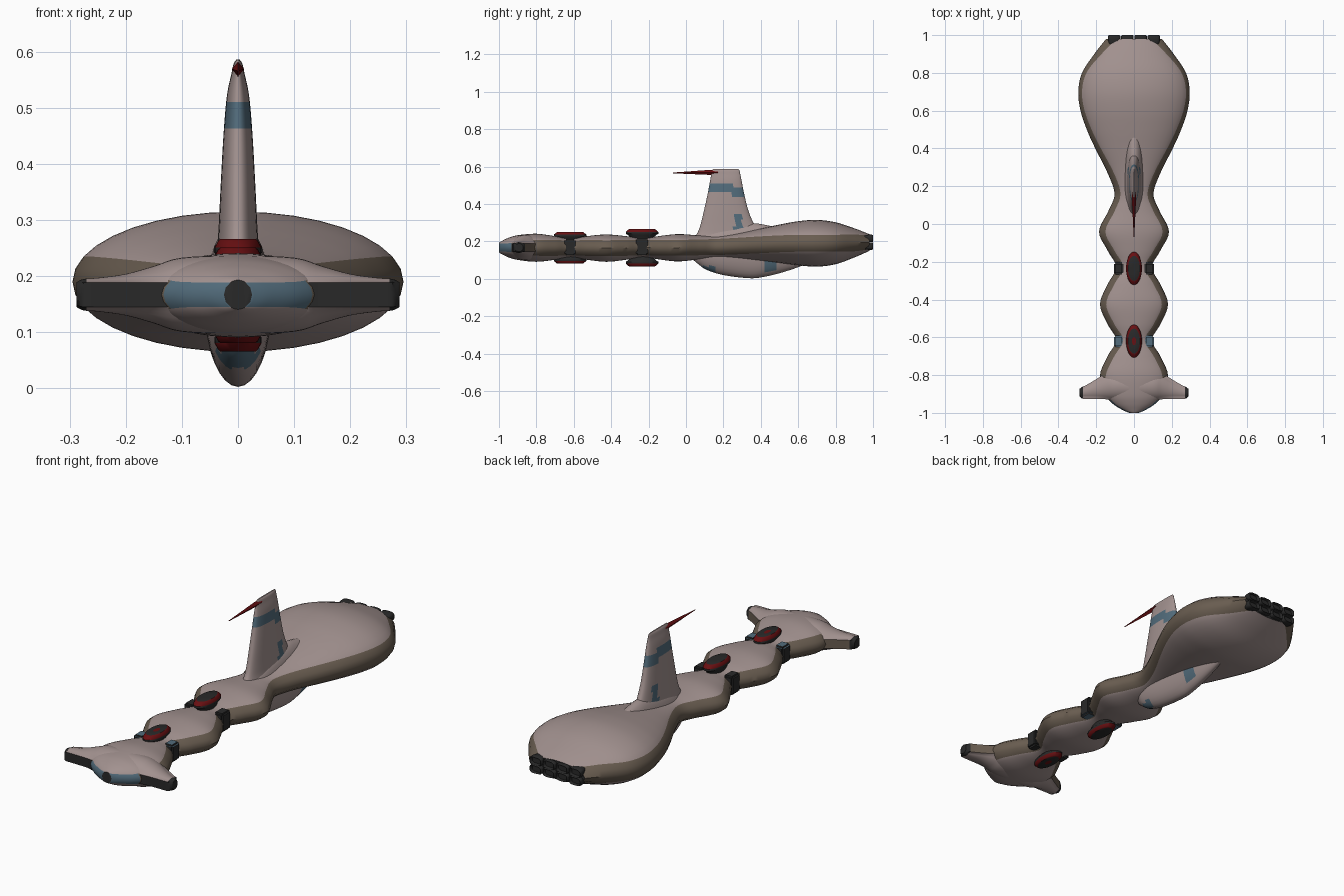
import bpy, bmesh, math

if "Cube" in bpy.data.objects:
    bpy.data.objects.remove(bpy.data.objects["Cube"])


def material(name, rgb):
    m = bpy.data.materials.new(name)
    m.diffuse_color = (*rgb, 1)
    m.use_nodes = True
    m.node_tree.nodes["Principled BSDF"].inputs["Base Color"].default_value = m.diffuse_color
    return m


HULL, BROWN, BLUE, DARK, RED = range(5)
MATS = [material("hull pink grey", (.36, .285, .275)),
        material("rim brown", (.14, .108, .08)),
        material("marking blue", (.085, .15, .20)),
        material("charcoal", (.022, .022, .022)),
        material("dark red", (.14, .005, .006))]


def finish(name, bm, angle=40):
    bmesh.ops.recalc_face_normals(bm, faces=bm.faces)
    me = bpy.data.meshes.new(name)
    bm.to_mesh(me)
    bm.free()
    for m in MATS:
        me.materials.append(m)
    me.shade_smooth()
    me.set_sharp_from_angle(angle=math.radians(angle))
    ob = bpy.data.objects.new(name, me)
    bpy.context.collection.objects.link(ob)
    return ob


def smooth_path(rows, steps):
    """Smooth spline through station rows."""
    out = []
    for i in range(len(rows) - 1):
        p0, p1 = rows[max(i - 1, 0)], rows[i]
        p2, p3 = rows[i + 1], rows[min(i + 2, len(rows) - 1)]
        for s in range(steps):
            t = s / steps
            out.append([.5 * (2 * b + (c - a) * t + (2 * a - 5 * b + 4 * c - d) * t * t
                              + (3 * b - a - 3 * c + d) * t ** 3)
                        for a, b, c, d in zip(p0, p1, p2, p3)])
    return out + [list(rows[-1])]


def loft(name, rings, rule, cap=HULL, angle=40):
    """Skin rings of points; rule(face centre, index around ring) gives the colour."""
    bm = bmesh.new()
    vs = [[bm.verts.new(p) for p in r] for r in rings]
    n = len(rings[0])
    for a, b in zip(vs, vs[1:]):
        for k in range(n):
            f = bm.faces.new((a[k], a[(k + 1) % n], b[(k + 1) % n], b[k]))
            f.material_index = rule(f.calc_center_median(), k)
    for end in (vs[0], vs[-1]):
        bm.faces.new(end).material_index = cap
    return finish(name, bm, angle)


RIM, DOME = 4, 14


def banded_oval(w, h, band):
    """Oval whose side rims end exactly at height +-band."""
    a = math.asin(min(band / h, .92))
    ang = [-a + 2 * a * i / RIM for i in range(RIM)]
    ang += [a + (math.pi - 2 * a) * i / DOME for i in range(DOME)]
    ang += [t + math.pi for t in ang]
    return [(w * math.cos(t), h * math.sin(t)) for t in ang]


def rim_side(k):
    """0 = first rim, 1 = opposite rim, None = dome."""
    half, r = divmod(k, RIM + DOME)
    return half if r < RIM else None


# Main hull: y, half width, centre z, half height, rim half height
hull = [(-1, .025, .167, .026, .022), (-.985, .06, .167, .035, .022),
        (-.95, .115, .167, .052, .023), (-.9, .155, .167, .066, .03),
        (-.8, .18, .166, .075, .042), (-.7, .14, .165, .063, .042),
        (-.615, .095, .165, .05, .04), (-.53, .14, .165, .063, .042),
        (-.425, .18, .164, .073, .042), (-.32, .14, .165, .063, .042),
        (-.23, .095, .166, .05, .04), (-.14, .14, .166, .063, .042),
        (-.04, .185, .166, .073, .042), (.07, .135, .168, .064, .042),
        (.16, .103, .17, .06, .043), (.27, .14, .175, .068, .044),
        (.4, .205, .182, .087, .045), (.5, .25, .187, .103, .045),
        (.6, .283, .19, .118, .045), (.7, .295, .19, .125, .045),
        (.8, .275, .19, .112, .045), (.9, .21, .192, .078, .045),
        (.98, .148, .194, .045, .036)]
loft("main_hull",
     [[(x, y, zc + z) for x, z in banded_oval(w, h, b)]
      for y, w, zc, h, b in smooth_path(hull, 5)],
     lambda c, k: HULL if rim_side(k) is None else BLUE if c.y < -.93 else BROWN, DARK)

# Hammerhead wing with front intakes: x, front y, back y, half height
half = [(.1, -.936, -.78, .066), (.15, -.93, -.79, .051), (.2, -.928, -.82, .037),
        (.25, -.927, -.85, .03), (.275, -.925, -.862, .028), (.288, -.912, -.872, .022)]
span = [(-x, a, b, h) for x, a, b, h in reversed(half)] + [(0, -.94, -.78, .07)] + half


def wing_ring(x, yf, yb, h):
    ring = []
    for u, v in banded_oval((yb - yf) / 2, h, min(.022, h * .8)):
        if abs(v) < .8 * h and abs(v) <= .0221:      # flatten the intake face
            u = math.copysign((yb - yf) / 2 * .97, u)
        ring.append((x, (yf + yb) / 2 + u, .167 + v))
    return ring


def wing_rule(c, k):
    if abs(c.x) > .268:
        return DARK
    side = rim_side(k)
    if side is None:
        return HULL
    return BROWN if side == 0 else DARK if abs(c.x) > .1 else BLUE


loft("hammerhead_wing", [wing_ring(*s) for s in smooth_path(span, 4)], wing_rule, DARK)


def oval(rx, ry, n=32, power=1):
    pts = []
    for i in range(n):
        t = 2 * math.pi * i / n
        c, s = math.cos(t), math.sin(t)
        pts.append((rx * math.copysign(abs(c) ** power, c),
                    ry * math.copysign(abs(s) ** power, s)))
    return pts


# Oval pods above and below each waist, with red edges
for label, y0, tall, zc in (("front", -.62, .085, .166), ("rear", -.235, .1, .166)):
    for side, sg in (("upper", 1), ("lower", -1)):
        prof = [(.02, .5), (tall - .035, .82), (tall - .025, 1), (tall - .015, 1),
                (tall - .003, .84), (tall, .76), (tall, .25)]
        loft(f"{label}_{side}_pod",
             [[(x, y0 + y, zc + sg * d) for x, y in oval(.042 * s, .087 * s)] for d, s in prof],
             lambda c, k: RED if tall - .015 < abs(c.z - zc) < tall - .001
             else DARK, RED if label == "front" else DARK)


def block(name, x, y, z, sx, sy, sz, rule):
    bm = bmesh.new()
    bmesh.ops.create_cube(bm, size=1)
    for v in bm.verts:
        v.co = (x + v.co.x * sx, y + v.co.y * sy, z + v.co.z * sz)
    bmesh.ops.bevel(bm, geom=bm.edges[:], offset=.008, segments=2, affect='EDGES')
    bm.normal_update()
    for f in bm.faces:
        f.material_index = rule(f.normal)
    return finish(name, bm)


# Side joints at the waists
for sg, label in ((-1, "left"), (1, "right")):
    block(f"front_{label}_joint", sg * .08, -.62, .17, .05, .06, .084,
          lambda n: BLUE if n.z > .5 else DARK)
    block(f"rear_{label}_joint", sg * .08, -.235, .172, .05, .065, .09,
          lambda n: BLUE if n.z < -.5 else DARK)

# Tail fin: z, front y, back y, half thickness
fin = [(.19, .02, .43, .05), (.235, .055, .405, .039), (.28, .075, .37, .035),
       (.36, .095, .335, .031), (.45, .115, .312, .026), (.52, .128, .298, .02),
       (.56, .135, .29, .012), (.578, .138, .286, .008), (.586, .145, .28, .003)]


def fin_rule(c, k):
    band = .49 if c.y < .25 else .46
    if abs(c.z - band) < .024 or (.26 < c.y < .30 and .24 < c.z < .34):
        return BLUE
    return HULL


loft("tail_fin",
     [[(x, (a + b) / 2 + y, z) for x, y in oval(t, (b - a) / 2, 48, .85)]
      for z, a, b, t in smooth_path(fin, 6)], fin_rule)

# Red spike pointing forward from the fin tip
loft("fin_spike",
     [[(x, y, z + dz) for x, dz in oval(r * .8, r, 4)]
      for y, z, r in ((.17, .569, .014), (.12, .569, .013), (-.07, .566, .002))],
     lambda c, k: RED, RED, 20)

# Belly keel: y, half width, bottom z
keel = [(.04, .02, .10), (.07, .04, .075), (.11, .052, .048), (.2, .06, .02),
        (.34, .06, .003), (.42, .058, .011), (.5, .052, .03), (.58, .04, .055),
        (.66, .02, .085)]
loft("belly_keel",
     [[(x, y, .15 + z) for x, z in oval(w, .15 - b, 32)]
      for y, w, b in smooth_path(keel, 5)],
     lambda c, k: BLUE if (c.y < .15 and .035 < c.z < .068)
     or (.42 < c.y < .48 and abs(c.x) > .03) else HULL)

# Engine nozzles, two rows of four
for row, z in enumerate((.175, .216)):
    for col in range(4):
        x = -.105 + .07 * col
        loft(f"nozzle_{row + 1}_{col + 1}",
             [[(x + u, y, z + v) for u, v in oval(.033 * s, .02 * s, 24, .6)]
              for y, s in ((.95, .8), (.975, 1), (.994, 1), (1, .88), (.985, .75))],
             lambda c, k: DARK, DARK)
